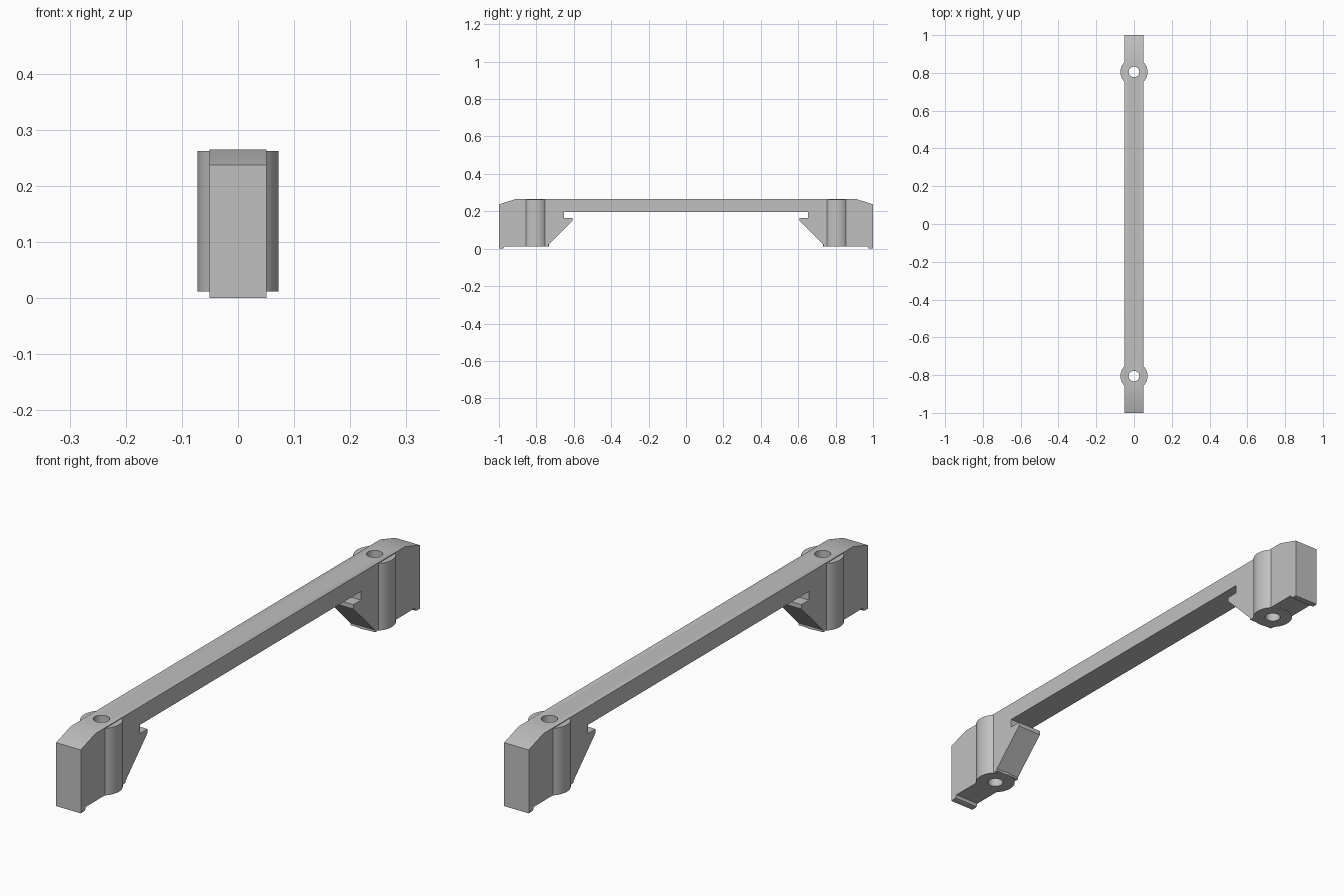
import bpy
import bmesh
from math import radians

cube = bpy.data.objects.get("Cube")
if cube:
    bpy.data.objects.remove(cube, do_unlink=True)

HALF_WIDTH = 0.051
BOSS_Y = 0.805

grey = bpy.data.materials.new("plain grey")
grey.use_nodes = True
colour = (0.53, 0.53, 0.53, 1)
grey.diffuse_color = colour
grey.node_tree.nodes["Principled BSDF"].inputs["Base Color"].default_value = colour


def cylinder(name, y, radius, bottom, top):
    bpy.ops.mesh.primitive_cylinder_add(
        vertices=64, radius=radius, depth=top - bottom,
        location=(0, y, (top + bottom) / 2))
    obj = bpy.context.object
    obj.name = name
    obj.data.materials.append(grey)
    return obj


def combine(target, tool, operation):
    mod = target.modifiers.new(operation.lower(), 'BOOLEAN')
    mod.operation = operation
    mod.solver = 'EXACT'
    mod.object = tool
    bpy.context.view_layer.objects.active = target
    bpy.ops.object.modifier_apply(modifier=mod.name)
    bpy.data.objects.remove(tool, do_unlink=True)


# Side profile of one end: beam underside, hook, foot, lip, chamfered top
half = [(0.652, 0.197), (0.652, 0.165), (0.607, 0.165), (0.607, 0.149),
        (0.735, 0.021), (0.735, 0.013), (0.97, 0.013), (0.975, 0.002),
        (0.98, 0), (1, 0), (1, 0.237), (0.912, 0.265)]
profile = half + [(-y, z) for y, z in reversed(half)]

# Bracket body extruded across its width
bm = bmesh.new()
face = bm.faces.new([bm.verts.new((-HALF_WIDTH, y, z)) for y, z in profile])
side = bmesh.ops.extrude_face_region(bm, geom=[face])
moved = [v for v in side["geom"] if isinstance(v, bmesh.types.BMVert)]
bmesh.ops.translate(bm, verts=moved, vec=(2 * HALF_WIDTH, 0, 0))
bmesh.ops.recalc_face_normals(bm, faces=bm.faces)
mesh = bpy.data.meshes.new("bracket_bar")
bm.to_mesh(mesh)
bm.free()
mesh.materials.append(grey)
bar = bpy.data.objects.new("bracket_bar", mesh)
bpy.context.collection.objects.link(bar)

# Screw bosses and their through holes at both ends
for y in (-BOSS_Y, BOSS_Y):
    combine(bar, cylinder("screw_boss", y, 0.072, 0.012, 0.262), 'UNION')
    combine(bar, cylinder("hole_cutter", y, 0.028, -0.1, 0.4), 'DIFFERENCE')

bpy.ops.object.select_all(action='DESELECT')
bar.select_set(True)
bpy.context.view_layer.objects.active = bar
bpy.ops.object.shade_smooth_by_angle(angle=radians(20))
